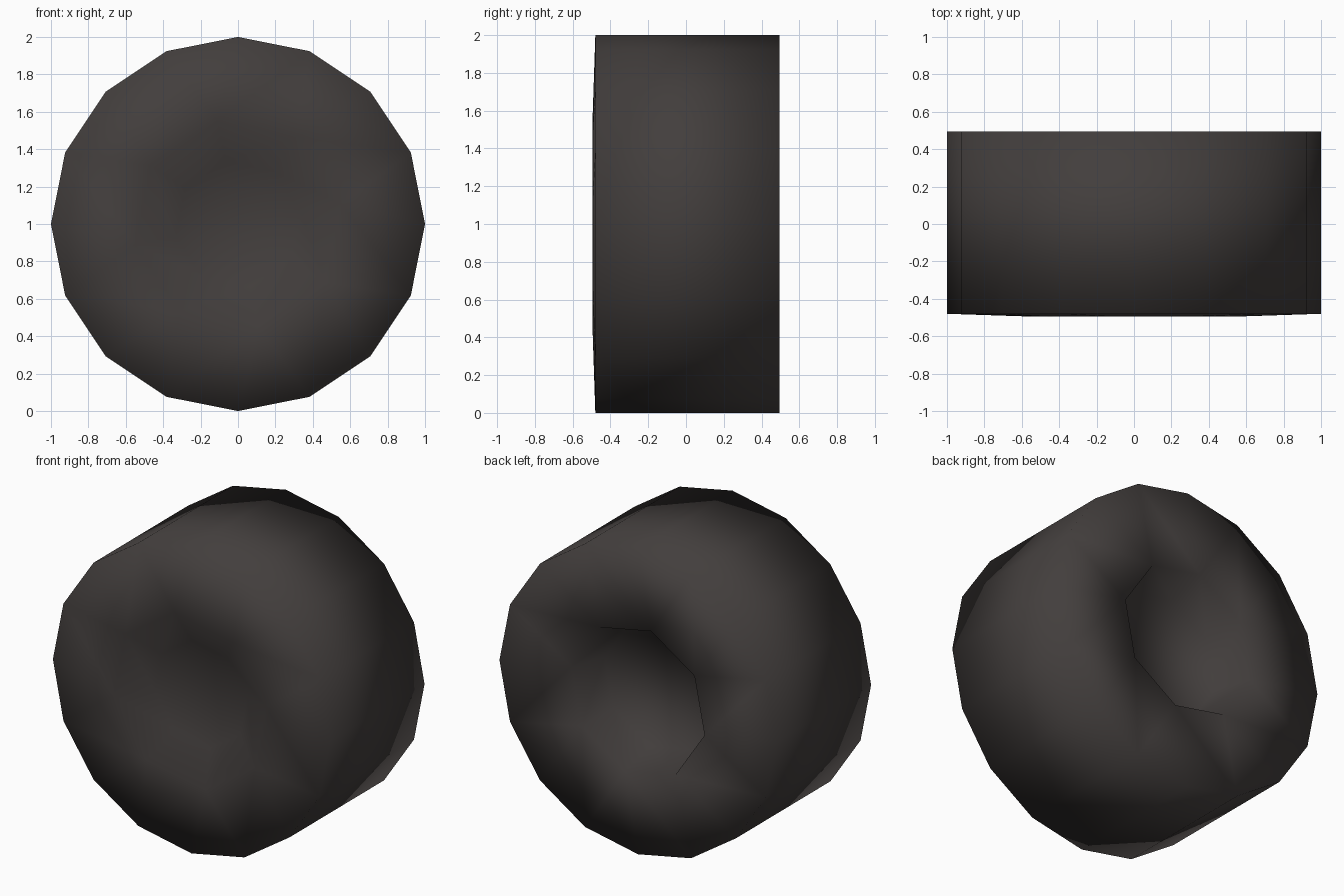
import bpy, bmesh, math

if "Cube" in bpy.data.objects:
    bpy.data.objects.remove(bpy.data.objects["Cube"])

rubber = bpy.data.materials.new("dark rubber")
rubber.diffuse_color = (0.055, 0.048, 0.046, 1)
rubber.use_nodes = True
rubber.node_tree.nodes["Principled BSDF"].inputs["Base Color"].default_value = rubber.diffuse_color

bm = bmesh.new()

def ring(radius, y, n, offset=0.0):
    """Ring of n vertices around the axle."""
    out = []
    for i in range(n):
        a = (i + offset) * 2 * math.pi / n
        out.append(bm.verts.new((radius * math.cos(a), y, 1 + radius * math.sin(a))))
    return out

def bridge(a, b):
    n = len(a)
    for i in range(n):
        k = (i + 1) % n
        bm.faces.new((a[i], a[k], b[k], b[i]))

def reduce(outer, inner):
    """Join a 16-sided ring to an 8-sided one."""
    for j in range(8):
        k = (j + 1) % 8
        bm.faces.new((outer[2*j], outer[2*j+1], inner[j]))
        bm.faces.new((outer[2*j+1], outer[2*k], inner[k], inner[j]))

# tread
front = ring(1.0, -0.48, 16)
back = ring(1.0, 0.495, 16)
bridge(front, back)

# front sidewall with shallow dished hub
f_lip = ring(0.56, -0.495, 8, 0.25)
f_floor = ring(0.34, -0.38, 8, 0.25)
reduce(front, f_lip)
bridge(f_lip, f_floor)
bm.faces.new(f_floor)

# back sidewall with deeper recess
b_lip = ring(0.49, 0.495, 8, 0.25)
b_floor = ring(0.42, 0.25, 8, 0.25)
reduce(back, b_lip)
bridge(b_lip, b_floor)
bm.faces.new(b_floor)

bmesh.ops.recalc_face_normals(bm, faces=bm.faces)
for f in bm.faces:
    f.smooth = True
me = bpy.data.meshes.new("wheel")
bm.to_mesh(me)
bm.free()
me.materials.append(rubber)
ob = bpy.data.objects.new("wheel", me)
bpy.context.collection.objects.link(ob)
